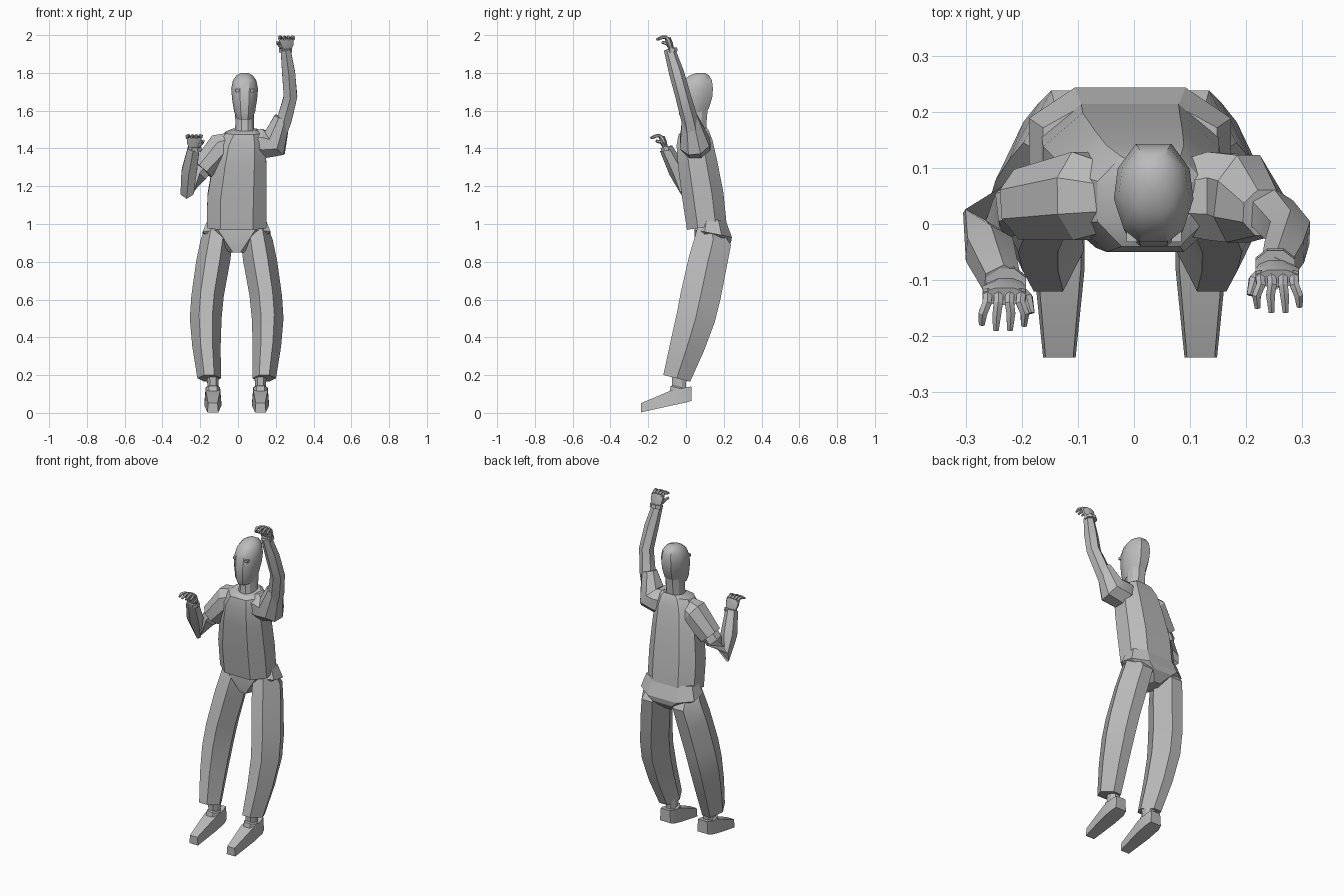
import bpy, bmesh, math
from mathutils import Vector

cube = bpy.data.objects.get("Cube")
if cube:
    bpy.data.objects.remove(cube)

grey = bpy.data.materials.new("plain_grey")
grey.use_nodes = True
grey.diffuse_color = (0.5, 0.5, 0.5, 1)
grey.node_tree.nodes["Principled BSDF"].inputs["Base Color"].default_value = (0.5, 0.5, 0.5, 1)

MID = -0.007  # centre line of hips and legs

# Unit cross-sections
HEX = [(-.42, -1), (.42, -1), (1, 0), (.42, 1), (-.42, 1), (-1, 0)]
OCT = [(-.55, -1), (.55, -1), (1, -.45), (1, .45), (.55, 1), (-.55, 1), (-1, .45), (-1, -.45)]
BOX = [(-1, -1), (1, -1), (1, 1), (-1, 1)]


def ngon(n):
    return [(math.cos(math.tau * (i + .5) / n), math.sin(math.tau * (i + .5) / n)) for i in range(n)]


def loft(name, rings, angle=25):
    """Skin a list of rings and close both ends."""
    bm = bmesh.new()
    loops = [[bm.verts.new(p) for p in ring] for ring in rings]
    n = len(loops[0])
    for a, b in zip(loops, loops[1:]):
        for i in range(n):
            j = (i + 1) % n
            bm.faces.new((a[i], a[j], b[j], b[i]))
    bm.faces.new(loops[0][::-1])
    bm.faces.new(loops[-1])
    bmesh.ops.recalc_face_normals(bm, faces=bm.faces)
    mesh = bpy.data.meshes.new(name)
    bm.to_mesh(mesh)
    bm.free()
    mesh.materials.append(grey)
    obj = bpy.data.objects.new(name, mesh)
    bpy.context.collection.objects.link(obj)
    bpy.ops.object.select_all(action='DESELECT')
    obj.select_set(True)
    bpy.context.view_layer.objects.active = obj
    bpy.ops.object.shade_smooth_by_angle(angle=math.radians(angle))
    return obj


def level(section, z, x0, x1, y0, y1, slope=0):
    """Nearly horizontal ring inside given bounds, tilted along y."""
    cx, cy, hx, hy = (x0 + x1) / 2, (y0 + y1) / 2, (x1 - x0) / 2, (y1 - y0) / 2
    return [Vector((cx + u * hx, cy + v * hy, z + v * hy * slope)) for u, v in section]


def tube(name, path, radii, sides=6, flat=1.0):
    """Sweep a polygon along a path."""
    pts = [Vector(p) for p in path]
    rings = []
    for i, p in enumerate(pts):
        t = Vector()
        if i > 0:
            t += (p - pts[i - 1]).normalized()
        if i < len(pts) - 1:
            t += (pts[i + 1] - p).normalized()
        t.normalize()
        ref = Vector((0, 1, 0)) if abs(t.y) < .7 else Vector((0, 0, 1))
        a = t.cross(ref).normalized()
        b = a.cross(t)
        rings.append([p + radii[i] * (a * u + b * v * flat) for u, v in ngon(sides)])
    return loft(name, rings)


# Shirt body, leaning forward towards the top
loft("torso", [level(OCT, *r) for r in [
    (.985, -.165, .15, .005, .215, .15),
    (1.15, -.162, .152, -.02, .198, .15),
    (1.32, -.132, .15, -.042, .165, .15),
    (1.43, -.105, .145, -.05, .14, .15),
    (1.485, -.065, .125, -.04, .12, .15),
    (1.50, -.03, .10, -.02, .11, .15)]])

# Hips with a narrow crotch
loft("pelvis", [level(OCT, *r) for r in [
    (1.02, MID - .155, MID + .155, .07, .21, 0),
    (.95, MID - .18, MID + .18, .045, .243, -.2),
    (.91, MID - .12, MID + .12, .045, .238, -.1),
    (.85, MID - .037, MID + .037, .055, .19, 0)]])

# Neck and head with a flat face strip
HEAD = [(-.35, -1), (.35, -1), (.75, -.75), (1, -.15), (.9, .45), (.45, .93),
        (-.45, .93), (-.9, .45), (-1, -.15), (-.75, -.75)]
loft("neck", [level(HEAD, *r) for r in [
    (1.46, -.018, .088, -.01, .11),
    (1.53, -.014, .084, .0, .112),
    (1.62, -.016, .086, .0, .12)]])
loft("head", [level(HEAD, z, .035 - w, .035 + w, a, b, s) for z, w, a, b, s in [
    (1.565, .045, -.025, .105, .2),
    (1.60, .056, -.037, .128, .2),
    (1.66, .066, -.04, .145, .1),
    (1.715, .071, -.032, .149, 0),
    (1.76, .062, -.012, .143, 0),
    (1.787, .043, .02, .125, 0),
    (1.8, .017, .06, .1, 0)]], 35)
for side, name in ((-1, "right_eye"), (1, "left_eye")):
    x = .036 + side * .04
    loft(name, [level(BOX, z, x - .009, x + .009, -.032, -.005) for z in (1.7, 1.714)])

# Trousers, ankles and feet
for s, side in ((-1, "right"), (1, "left")):
    def leg_ring(section, z, a, b, y0, y1, slope):
        return level(section, z, MID + s * a, MID + s * b, y0, y1, slope)
    loft(side + "_trouser_leg", [leg_ring(HEX, *r) for r in [
        (.97, .035, .17, .065, .2, -.35),
        (.92, .02, .19, .052, .238, -.33),
        (.80, .035, .215, .015, .216, -.25),
        (.62, .068, .24, -.027, .182, -.2),
        (.50, .08, .248, -.05, .152, -.2),
        (.35, .085, .235, -.083, .095, -.25),
        (.183, .083, .208, -.12, .022, -.25)]])
    c = .126
    loft(side + "_ankle", [leg_ring(OCT, z, c - w, c + w, -.037 - d, -.037 + d, -.25) for z, w, d in [
        (.10, .04, .05), (.13, .037, .045), (.137, .028, .036), (.165, .03, .038), (.22, .032, .04)]])
    rings = []
    for y, z0, z1, w in [(.03, .065, .14, .036), (.0, .055, .135, .045),
                         (-.08, .038, .118, .045), (-.238, .003, .052, .029)]:
        rings.append([Vector((MID + s * c + u * w * (.85 if v > 0 else 1), y,
                              (z0 + z1) / 2 + v * (z1 - z0) / 2)) for u, v in BOX])
    loft(side + "_foot", rings)

# Sleeves and arms
tube("right_sleeve", [(-.01, .045, 1.44), (-.09, .05, 1.405), (-.19, .035, 1.29)],
     [.055, .085, .068], 8)
tube("right_arm", [(-.13, .04, 1.36), (-.21, .03, 1.26), (-.268, .0, 1.18),
                   (-.258, -.045, 1.28), (-.235, -.105, 1.4)],
     [.055, .05, .048, .047, .036])
tube("left_sleeve", [(.06, .045, 1.43), (.13, .05, 1.425), (.195, .045, 1.43), (.235, .02, 1.565)],
     [.065, .085, .085, .045], 8)
tube("left_arm", [(.19, .045, 1.42), (.245, .02, 1.55), (.278, -.015, 1.675),
                  (.268, -.05, 1.8), (.252, -.088, 1.925)],
     [.055, .045, .041, .04, .03])


def hand(side, s, wrist):
    """Raised hand with the fingers bent forward; s points away from the body."""
    w = Vector(wrist)

    def at(x, y, z):
        return w + Vector((s * x, y, z))
    tube(side + "_cuff", [at(0, .004, -.012), at(0, 0, .008)], [.038, .038], 8, .8)
    tube(side + "_palm", [at(0, 0, 0), at(.003, -.01, .03), at(.003, -.022, .062)],
         [.03, .042, .042], 8, .42)
    for i, reach in enumerate((.062, .07, .07, .06)):
        x = -.027 + i * .02
        fan = x * 1.25
        tube(f"{side}_finger_{i + 1}",
             [at(x, -.012, .054), at(x + .001, -.034, .067), at(fan, -.052, .066),
              at(fan + .002, -reach - .012, .055)],
             [.009, .0095, .009, .006], 6)
    tube(side + "_thumb", [at(-.02, -.008, .012), at(-.038, -.025, .034), at(-.045, -.052, .04)],
         [.012, .011, .007], 6)


hand("right", -1, (-.228, -.107, 1.4))
hand("left", 1, (.252, -.075, 1.922))
